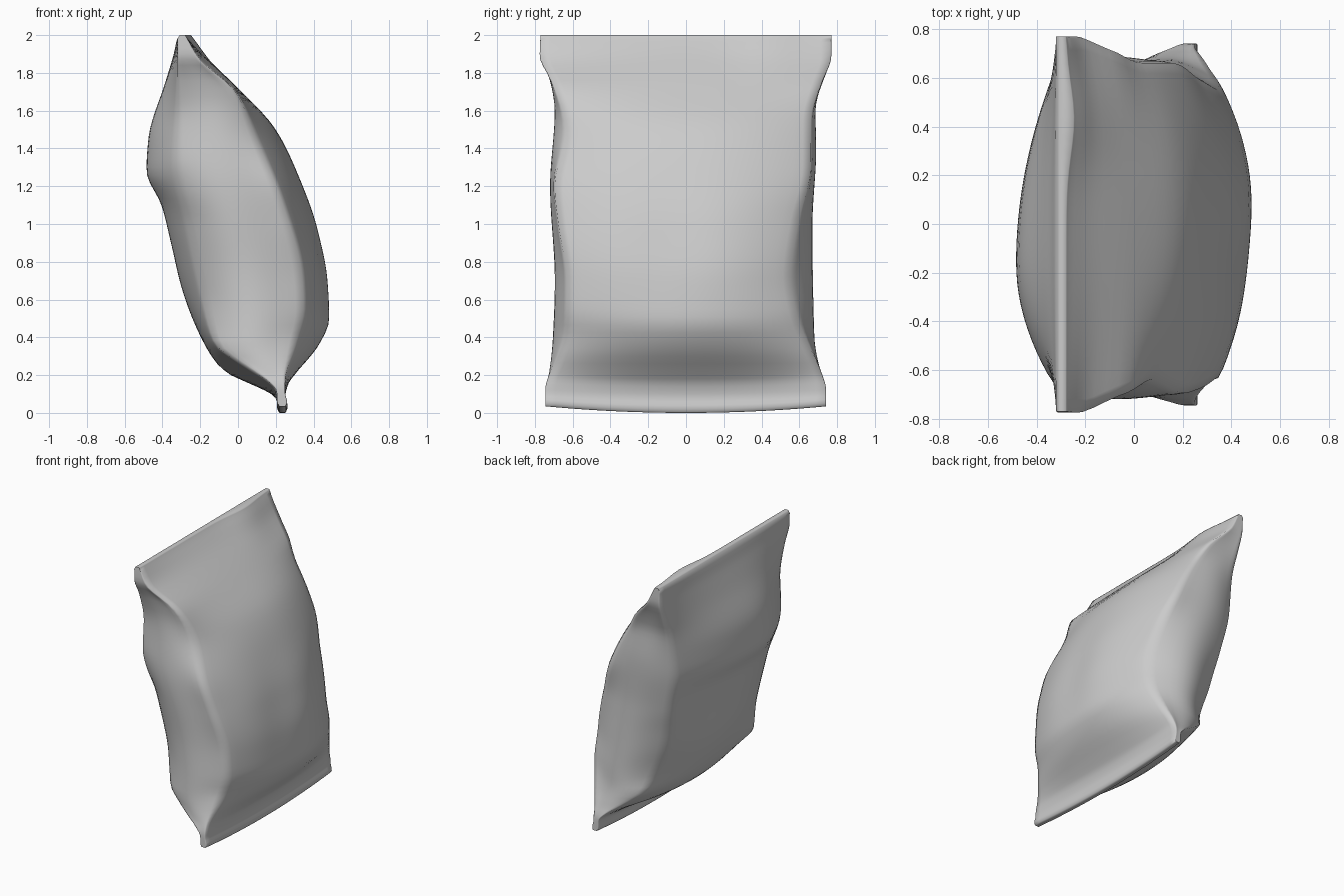
import bpy, bmesh, math

if "Cube" in bpy.data.objects:
    bpy.data.objects.remove(bpy.data.objects["Cube"])

# Smooth curve through (z, value) keys, heights ascending, tangents limited against overshoot
def curve(keys):
    n = len(keys)
    s = [(keys[i+1][1]-keys[i][1])/(keys[i+1][0]-keys[i][0]) for i in range(n-1)]
    t = [s[0]] + [0 if a*b <= 0 else 2*a*b/(a+b) for a, b in zip(s, s[1:])] + [s[-1]]
    def f(z):
        i = 0
        while i < n-2 and z > keys[i+1][0]:
            i += 1
        h = keys[i+1][0]-keys[i][0]
        u = min(1, max(0, (z-keys[i][0])/h))
        return ((2*u**3-3*u*u+1)*keys[i][1] + (u**3-2*u*u+u)*h*t[i]
                + (3*u*u-2*u**3)*keys[i+1][1] + (u**3-u*u)*h*t[i+1])
    return f

# Outer bulges of the two broad faces
x_left = curve([(0, .22), (.02, .207), (.06, .208), (.09, .19), (.12, .14), (.16, .05), (.22, -.07), (.34, -.165),
                (.65, -.295), (.9, -.355), (1.1, -.405), (1.28, -.485), (1.45, -.475),
                (1.75, -.385), (1.9, -.34), (1.98, -.322), (2, -.308)])
x_right = curve([(0, .25), (.02, .262), (.08, .25), (.15, .265), (.22, .315), (.36, .43), (.5, .487),
                 (.7, .48), (.98, .425), (1.25, .325), (1.5, .2), (1.73, -.01), (1.88, -.17),
                 (1.98, -.265), (2, -.28)])
# Creases between the broad faces and the side gussets
x_left_crease = curve([(0, .22), (.02, .207), (.09, .205), (.14, .17), (.27, 0), (.36, -.12), (.6, -.19),
                       (1, -.275), (1.32, -.33), (1.6, -.32), (1.98, -.32), (2, -.308)])
x_right_crease = curve([(0, .25), (.02, .262), (.08, .25), (.15, .25), (.35, .3), (.55, .35), (.72, .342),
                        (1.1, .24), (1.45, .1), (1.7, -.01), (1.87, -.2), (1.98, -.268), (2, -.28)])
# Half widths at each crease, and at the middle of each gusset
w_right_back = curve([(0, .742), (.1, .742), (.22, .715), (.35, .66), (.5, .595), (.72, .555), (1, .595), (1.3, .665),
                      (1.55, .665), (1.75, .72), (1.88, .77), (2, .77)])
w_right_front = curve([(0, .745), (.1, .745), (.3, .68), (.45, .635), (.7, .635), (1, .68), (1.2, .7),
                       (1.5, .64), (1.75, .71), (1.88, .775), (2, .77)])
w_left_back = curve([(0, .742), (.1, .742), (.2, .705), (.3, .64), (.45, .56), (.6, .535), (.8, .55), (1, .585),
                     (1.3, .615), (1.6, .665), (1.75, .725), (1.9, .77), (2, .77)])
w_left_front = curve([(0, .745), (.1, .745), (.2, .72), (.3, .665), (.45, .595), (.67, .555), (1, .58), (1.2, .635),
                      (1.35, .66), (1.55, .66), (1.78, .72), (1.9, .775), (2, .77)])
w_mid_back = curve([(0, .742), (.1, .74), (.22, .71), (.4, .68), (1, .67), (1.4, .69), (1.6, .685),
                    (1.75, .72), (1.9, .77), (2, .77)])
w_mid_front = curve([(0, .745), (.1, .745), (.2, .725), (.4, .705), (.7, .695), (1.2, .72), (1.6, .695),
                     (1.78, .725), (1.9, .775), (2, .77)])

N, M = 28, 12

def gauss(d, w):
    return math.exp(-(d/w)**2)

def face(z, crease_front, crease_back, bulge, w_front, w_back, peak, power):
    """One broad face from front crease to back crease; peak is the y of its fullest line."""
    pts = []
    for i in range(N):
        y = -w_front + (w_front+w_back)*i/N
        t = (y-peak)/(w_back-peak) if y > peak else (y-peak)/(w_front+peak)
        crease = crease_back if y > peak else crease_front
        pts.append((crease + (bulge-crease)*(1-abs(t)**power), y))
    return pts

def gusset(x0, y0, x1, y1, ym):
    pts = []
    for i in range(M):
        u = i/M
        b = math.sin(math.pi*u)
        pts.append((x0+(x1-x0)*u, (y0+(y1-y0)*u)*(1-b)+ym*b))
    return pts

def section(z):
    xl, xr, cl, cr = x_left(z), x_right(z), x_left_crease(z), x_right_crease(z)
    # back creases sit a little further in than the front ones
    clb = cl + .04*gauss(z-.42, .16)
    crb = cr - .045*gauss(z-1.68, .17)
    rb, rf, lb, lf = w_right_back(z), w_right_front(z), w_left_back(z), w_left_front(z)
    right = face(z, cr, crb, xr, rf, rb, .04, 2.1)
    # soft dent in the film and a ripple near the top seal
    top = min(1, max(0, (z-1.75)/.2))
    right = [(x - .02*gauss(y+.13, .2)*gauss(z-.85, .35) + .032*top*gauss(y-.43, .2), y) for x, y in right]
    left = face(z, cl, clb, xl, lf, lb, -.16*gauss(z-1.3, .5), 2)[1:]
    left = [(clb, lb)] + left[::-1]
    ring = right + gusset(crb, rb, clb, lb, w_mid_back(z))
    ring += left + gusset(cl, -lf, cr, -rf, -w_mid_front(z))
    # bottom seal sags in the middle
    return [(x, y, z + .035*(y/.745)**2*max(0, 1-z/.3)) for x, y in ring]

# Bag body: lofted sections, denser at the seals
heights = [0, .006, .02, .04, .06, .08, .1, .12, .14, .16, .18, .2, .23, .26, .3]
heights += [.3 + 1.5*i/36 for i in range(1, 37)]
heights += [1.84, 1.87, 1.9, 1.93, 1.96, 1.98, 1.994, 2.0]
bm = bmesh.new()
rings = [[bm.verts.new(p) for p in section(z)] for z in heights]
for a, b in zip(rings, rings[1:]):
    for i in range(len(a)):
        j = (i+1) % len(a)
        bm.faces.new((a[i], a[j], b[j], b[i]))

# Close the flat ends of the seals with quads across the thickness
def cap(r):
    n = len(r)
    right = r[:N+1]
    left = [r[(2*N+M-i) % n] for i in range(N+1)]
    for i in range(N):
        bm.faces.new((right[i], right[i+1], left[i+1], left[i]))
    bm.faces.new(r[N:N+M+1])
    bm.faces.new(r[2*N+M:] + [r[0]])
cap(rings[0])
cap(rings[-1])
bmesh.ops.recalc_face_normals(bm, faces=bm.faces)
# Relax the film so creases read as soft folds
inner = [v for r in rings[2:-3] for v in r]
bmesh.ops.smooth_vert(bm, verts=inner, factor=.4, use_axis_x=True, use_axis_y=True, use_axis_z=False)
me = bpy.data.meshes.new("pouch_bag")
bm.to_mesh(me)
bm.free()
bag = bpy.data.objects.new("pouch_bag", me)
bpy.context.collection.objects.link(bag)
bpy.context.view_layer.objects.active = bag
bag.select_set(True)
bpy.ops.object.shade_smooth_by_angle(angle=math.radians(85))
